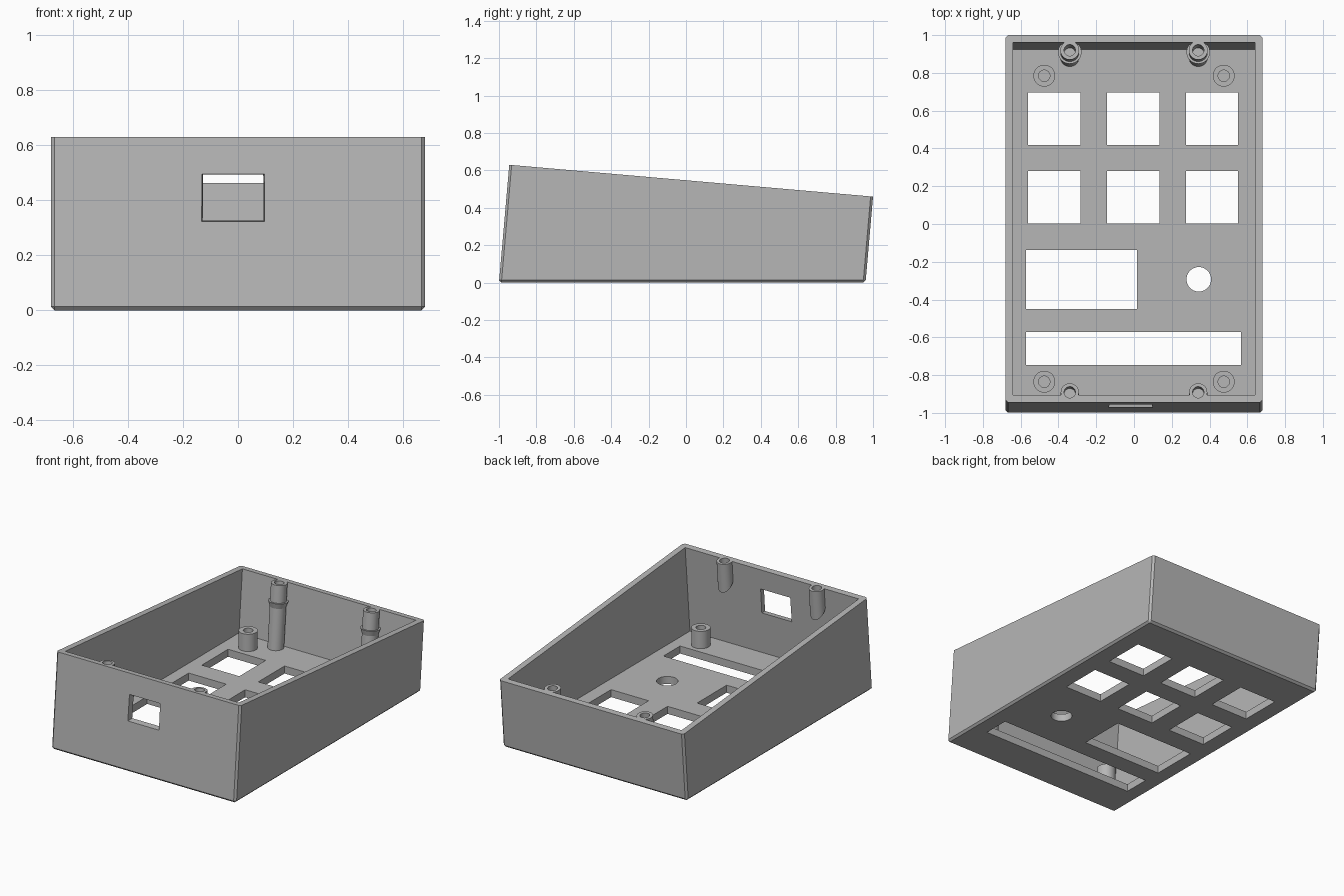
import bpy, bmesh, math
from mathutils import Matrix, Vector

old = bpy.data.objects.get("Cube")
if old:
    bpy.data.objects.remove(old, do_unlink=True)

grey = bpy.data.materials.new("plain grey")
grey.use_nodes = True
grey.diffuse_color = (0.47, 0.47, 0.47, 1)
grey.node_tree.nodes["Principled BSDF"].inputs["Base Color"].default_value = grey.diffuse_color

TILT = math.radians(5)
LEAN = math.tan(TILT)
FLOOR = 0.05
WALL = 0.04


def make(name, bm):
    bmesh.ops.recalc_face_normals(bm, faces=bm.faces)
    mesh = bpy.data.meshes.new(name)
    bm.to_mesh(mesh)
    bm.free()
    mesh.materials.append(grey)
    ob = bpy.data.objects.new(name, mesh)
    bpy.context.collection.objects.link(ob)
    return ob


def prism(name, profile, half, chamfer=0):
    """Side profile (y, z) extruded across x; the first two points are the base."""
    bm = bmesh.new()
    left, right = [[bm.verts.new((x, y, z)) for y, z in profile] for x in (-half, half)]
    bm.faces.new(left)
    bm.faces.new(right[::-1])
    for i in range(4):
        j = (i + 1) % 4
        bm.faces.new((left[i], right[i], right[j], left[j]))
    if chamfer:
        top = set(left[2:] + right[2:])
        edges = [e for e in bm.edges if not set(e.verts) <= top]
        bmesh.ops.bevel(bm, geom=edges, offset=chamfer, segments=1, affect='EDGES')
    return make(name, bm)


def box(name, x0, x1, y0, y1, z0, z1):
    bm = bmesh.new()
    size = Matrix.Diagonal((x1 - x0, y1 - y0, z1 - z0, 1))
    mid = Matrix.Translation(((x0 + x1) / 2, (y0 + y1) / 2, (z0 + z1) / 2))
    bmesh.ops.create_cube(bm, size=1, matrix=mid @ size)
    return make(name, bm)


def cylinder(name, top, length, r, tilt=0, r_low=None, slant=0):
    """Hangs down from the top point; slant cuts the underside toward the front wall."""
    bm = bmesh.new()
    bmesh.ops.create_cone(bm, cap_ends=True, segments=40, radius1=r if r_low is None else r_low,
                          radius2=r, depth=length, matrix=Matrix.Translation((0, 0, -length / 2)))
    if slant:
        geom = bm.verts[:] + bm.edges[:] + bm.faces[:]
        bmesh.ops.bisect_plane(bm, geom=geom, plane_co=(0, 0, -slant),
                               plane_no=Vector((0, -1, -1)), clear_outer=True)
        bmesh.ops.holes_fill(bm, edges=[e for e in bm.edges if e.is_boundary])
    bm.transform(Matrix.Translation(top) @ Matrix.Rotation(-tilt, 4, 'X'))
    return make(name, bm)


def cut(ob, cutters):
    for c in cutters:
        mod = ob.modifiers.new("cut", 'BOOLEAN')
        mod.operation = 'DIFFERENCE'
        mod.solver = 'EXACT'
        mod.object = c
    bpy.context.view_layer.update()
    mesh = bpy.data.meshes.new_from_object(ob.evaluated_get(bpy.context.evaluated_depsgraph_get()))
    ob.modifiers.clear()
    ob.data = mesh
    for c in cutters:
        bpy.data.objects.remove(c, do_unlink=True)
    return ob


def rim(y):
    return 0.63 - LEAN * (y + 0.945)


# Sloped open case
case = prism("case", [(-1, 0), (0.96, 0), (1, rim(1)), (-0.945, 0.63)], 0.68, 0.013)


def lean(y, z):
    return (y + LEAN * z, z)


cutters = [prism("cavity", [lean(-1 + WALL, FLOOR), lean(0.96 - WALL, FLOOR),
                            lean(0.96 - WALL, 0.9), lean(-1 + WALL, 0.9)], 0.68 - WALL)]

# Button, display and slot openings in the floor
openings = [(x, x + 0.277, y, y + 0.277)
            for x in (-0.56, -0.143, 0.274) for y in (0.003, 0.418)]
openings += [(-0.573, 0.015, -0.45, -0.138), (-0.573, 0.567, -0.747, -0.572)]
cutters += [box("opening", *o, -0.1, 0.1) for o in openings]
cutters.append(cylinder("knob_hole", (0.343, -0.293, 0.1), 0.2, 0.065))

# Socket window in the front wall, slightly narrowing inward
window = box("window", -0.145, 0.11, -1.1, -0.85, 0.31, 0.5)
for v in window.data.vertices:
    if v.co.y > -0.9:
        v.co.x += 0.025 if v.co.x < 0 else -0.025
        v.co.z += 0.025 if v.co.z < 0.4 else -0.01
cutters.append(window)

parts = [case]
for side, sx in (("left", 1), ("right", -1)):
    # Short board standoffs
    for end, y in (("front", -0.835), ("back", 0.785)):
        ob = cylinder(f"{end}_{side}_standoff", (sx * 0.475, y, 0.165), 0.135, 0.058)
        parts.append(cut(ob, [cylinder("drill", (sx * 0.475, y, 0.2), 0.15, 0.03)]))

    # Leaning screw posts at the back, with a flared collar
    y = 0.92
    top = Vector((sx * 0.34, y, rim(y)))
    axis = Vector((0, math.sin(TILT), math.cos(TILT)))
    post = cylinder(f"back_{side}_screw_post", top, 0.44, 0.05, TILT)
    parts.append(cut(post, [cylinder("drill", top + axis * 0.05, 0.25, 0.03, TILT)]))
    collar = cylinder(f"back_{side}_collar", top - axis * 0.115, 0.045, 0.062, TILT, 0.047)
    parts.append(cut(collar, [cylinder("drill", top, 0.3, 0.04, TILT)]))

    # Screw bosses on the front wall, cut away at a slant below
    y = -0.891
    top = Vector((sx * 0.34, y, rim(y)))
    boss = cylinder(f"front_{side}_screw_boss", top, 0.3, 0.048, TILT, slant=0.15)
    parts.append(cut(boss, [cylinder("drill", top + axis * 0.05, 0.16, 0.03, TILT)]))
    cutters.append(cylinder("drill", top + axis * 0.05, 0.16, 0.03, TILT))

cut(case, cutters)

# Smooth round walls, crisp edges
bpy.ops.object.select_all(action='DESELECT')
for ob in parts:
    ob.select_set(True)
bpy.context.view_layer.objects.active = case
bpy.ops.object.shade_smooth_by_angle(angle=math.radians(30))
